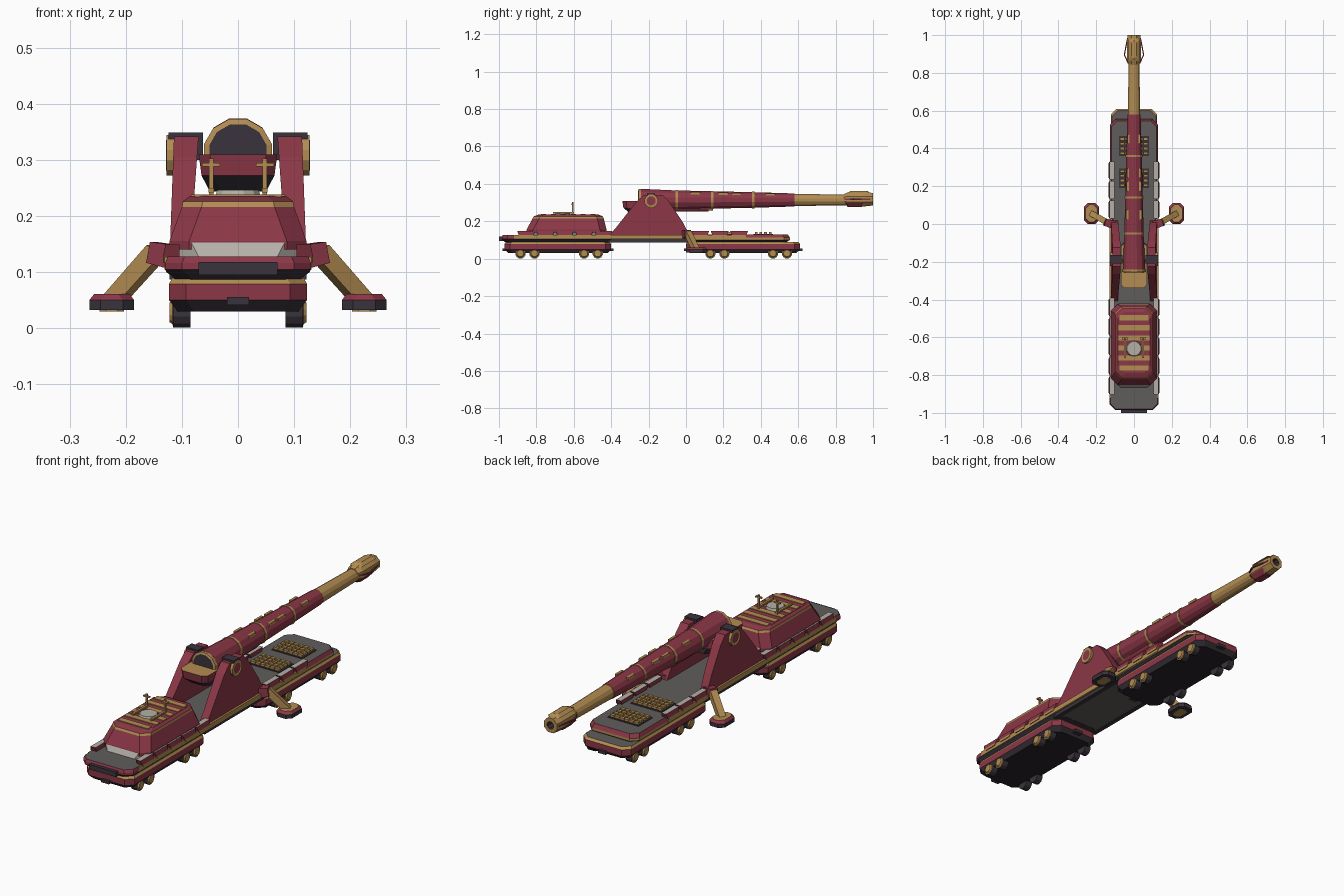
import bpy, bmesh, math
from mathutils import Vector

cube = bpy.data.objects.get("Cube")
if cube:
    bpy.data.objects.remove(cube)

MATS = {}
def material(name, r, g, b):
    m = bpy.data.materials.new(name)
    m.use_nodes = True
    m.diffuse_color = (r, g, b, 1)
    m.node_tree.nodes["Principled BSDF"].inputs["Base Color"].default_value = (r, g, b, 1)
    MATS[name] = m

material("red", .26, .038, .062)
material("gold", .45, .265, .085)
material("dark", .042, .034, .045)
material("grey", .115, .11, .107)
material("pale", .46, .43, .39)
material("black", .02, .017, .021)

def loft(name, rings, mats, caps=None):
    """Skin matching rings of points; one colour per segment, plus two cap colours."""
    if isinstance(mats, str):
        mats = [mats] * (len(rings) - 1)
    caps = caps or (mats[0], mats[-1])
    used = list(dict.fromkeys(list(mats) + list(caps)))
    bm = bmesh.new()
    vs = [[bm.verts.new(p) for p in ring] for ring in rings]
    n = len(rings[0])
    for a, b, m in zip(vs, vs[1:], mats):
        for i in range(n):
            j = (i + 1) % n
            bm.faces.new((a[i], a[j], b[j], b[i])).material_index = used.index(m)
    for ring, m in ((vs[0], caps[0]), (vs[-1], caps[1])):
        bm.faces.new(ring).material_index = used.index(m)
    bmesh.ops.recalc_face_normals(bm, faces=bm.faces)
    me = bpy.data.meshes.new(name)
    bm.to_mesh(me)
    bm.free()
    for m in used:
        me.materials.append(MATS[m])
    ob = bpy.data.objects.new(name, me)
    bpy.context.collection.objects.link(ob)
    return ob

def box(name, x, y, z, mat):
    ring = lambda h: [(x[0], y[0], h), (x[1], y[0], h), (x[1], y[1], h), (x[0], y[1], h)]
    return loft(name, [ring(z[0]), ring(z[1])], mat)

def slab(name, layers, c, mats, caps=None, cx=0):
    """Stack of corner-cut rectangles; layers are (z, half width, y0, y1)."""
    rings = []
    for z, h, a, b in layers:
        pts = [(-h + c, a), (h - c, a), (h, a + c), (h, b - c), (h - c, b), (-h + c, b), (-h, b - c), (-h, a + c)]
        rings.append([(cx + px, py, z) for px, py in pts])
    return loft(name, rings, mats, caps)

def turned(name, prof, axis, at, mats, caps=None, n=12):
    """Turned part; prof is (position, radius) along axis x, y or z."""
    rings = []
    for p, r in prof:
        ring = []
        for i in range(n):
            t = math.tau * (i + .5) / n
            u, v = r * math.cos(t), r * math.sin(t)
            q = {"x": (p, u, v), "y": (u, p, v), "z": (u, v, p)}[axis]
            ring.append(Vector(at) + Vector(q))
        rings.append(ring)
    return loft(name, rings, mats, caps)

def beam(name, a, b, w0, w1, mat):
    a, b = Vector(a), Vector(b)
    q = (b - a).to_track_quat("Z", "Y")
    ring = lambda p, w: [p + q @ Vector((i * w, j * w, 0)) for i, j in ((-1, -1), (1, -1), (1, 1), (-1, 1))]
    return loft(name, [ring(a, w0), ring(b, w1)], mat)

SIDES = (("left", 1), ("right", -1))

# Bogies with wheels and couplers
def bogie(name, y0, y1, wheels):
    slab(name + "_bogie", [(.03, .108, y0 + .02, y1 - .02), (.05, .123, y0, y1), (.079, .123, y0, y1),
         (.089, .117, y0 + .01, y1 - .01)], .03, ["dark", "red", "gold"], ("black", "grey"))
    for side, s in SIDES:
        for i, y in enumerate(wheels):
            turned(f"{name}_{side}_wheel_{i}", [(s * .085, .028), (s * .116, .028), (s * .1165, .022), (s * .122, .018)],
                   "x", (0, y, .028), ["dark", "gold", "gold"])
    for end, y in (("front", y0), ("rear", y1)):
        box(f"{name}_{end}_coupler", (-.02, .02), (y - .012, y + .012), (.041, .055), "dark")

bogie("front", -.97, -.40, (-.885, -.81, -.545, -.472))
bogie("rear", 0, .61, (.13, .205, .465, .54))

# Long deck
slab("front_deck", [(.087, .112, -.965, -.38), (.104, .13, -.985, -.38), (.116, .13, -.985, -.38), (.128, .125, -.98, -.38)],
     .03, ["dark", "red", "red"], ("dark", "grey"))
box("middle_deck", (-.115, .115), (-.41, .05), (.088, .128), "grey")
slab("rear_deck", [(.09, .115, 0, .54), (.1, .128, 0, .555), (.112, .128, 0, .555), (.13, .12, 0, .545)],
     .03, ["dark", "gold", "red"], ("dark", "grey"))
box("front_bumper", (-.07, .07), (-1, -.97), (.095, .118), "dark")

# Armour blocks and gold rails along both deck edges
for side, s in SIDES:
    box(side + "_edge_rail", sorted((s * .11, s * .131)), (-.92, .32), (.104, .127), "gold")
    box(side + "_sill", sorted((s * .1, s * .122)), (-.42, .03), (.087, .105), "dark")
    for i in range(12):
        y = -.855 + i * .1035
        if -.4 < y < -.02:
            continue
        rings = [[(s * .104, y - h, z), (s * x, y - h, z), (s * x, y + h, z), (s * .104, y + h, z)]
                 for z, h, x in ((.117, .03, .134), (.128, .04, .134), (.149, .048, .129))]
        loft(f"{side}_armour_block_{i}", rings, ["gold", "red"], ("dark", "pale"))

# Casemate with pale skirt, striped roof and hatch
slab("casemate_skirt", [(.127, .105, -.865, -.42), (.156, .12, -.85, -.425)], .035, "pale")
slab("casemate", [(.14, .122, -.852, -.425), (.155, .122, -.852, -.425), (.216, .1, -.82, -.44),
     (.226, .098, -.815, -.445), (.235, .086, -.79, -.465)], .035, ["red", "red", "gold", "red"])
for i in range(6):
    y = -.762 + i * .053
    w = .084 if 0 < i < 5 else .078
    box(f"roof_stripe_{i}", (-w, w), (y - .014, y + .014), (.234, .238), "gold")
turned("roof_hatch", [(.235, .042), (.246, .038)], "z", (0, -.66, 0), "pale")
for side, s in SIDES:
    x = s * .048
    box(side + "_gun_post", (x - .004, x + .004), (-.61, -.602), (.235, .302), "gold")
    box(side + "_gun_crossbar", (x - .016, x + .016), (-.611, -.601), (.288, .294), "gold")
    box(side + "_roof_gun", (x - .005, x + .005), (-.71, -.6), (.242, .25), "gold")

# Gun carriage frames and trunnions
for side, s in SIDES:
    prof = [(-.41, .125), (-.375, .165), (-.265, .305), (-.225, .341), (-.125, .341), (-.09, .305), (-.02, .2), (.02, .125)]
    def face(lo, hi):
        return [(s * (lo + (hi - lo) * (z - .125) / .22), y, z) for y, z in prof]
    loft(side + "_carriage_frame", [face(.086, .07), face(.122, .114)], "red")
    box(side + "_trunnion_cap", sorted((s * .062, s * .124)), (-.208, -.165), (.3, .349), "dark")
    turned(side + "_trunnion", [(s * .105, .037), (s * .127, .037), (s * .128, .027), (s * .1265, .024)], "x",
           (0, -.186, .308), "gold", ("gold", "red"))

# Breech, cradle and barrel
turned("breech_rim", [(-.256, .053), (-.253, .0625), (-.238, .0625)], "y", (0, 0, .312), "gold", ("dark", "gold"))
slab("breech_block", [(.243, .05, -.3, -.09), (.272, .065, -.335, -.09), (.309, .07, -.34, -.1)], .02,
     ["dark", "red"], ("dark", "gold"))
turned("barrel", [(-.24, .0615), (-.06, .053), (.36, .043), (.58, .036), (.581, .034), (.87, .029)],
       "y", (0, 0, .314), ["red"] * 3 + ["gold"] * 2)
for i, (y, r) in enumerate(((-.05, .055), (.14, .051), (.36, .046))):
    turned(f"barrel_band_{i}", [(y - .006, r), (y + .006, r)], "y", (0, 0, .314), "gold")
for side, s in SIDES:
    for i, y in enumerate((.05, .2, .27, .45)):
        r = .052 - .024 * y
        beam(f"{side}_barrel_lug_{i}", (s * r * .7, y - .025, .314 + r * .7),
             (s * r * .7, y + .025, .314 + r * .7), .006, .006, "gold")
turned("recoil_cylinder", [(-.1, .02), (.12, .02), (.121, .016), (.145, .016)], "y", (0, 0, .272), ["red", "gold", "gold"])

# Muzzle brake
turned("muzzle_brake", [(.845, .03), (.87, .041), (.96, .041), (1, .036), (1, .018), (.96, .018)],
       "y", (0, 0, .318), ["gold"] * 4 + ["dark"], ("gold", "black"), n=8)
slab("muzzle_brake_top", [(.35, .03, .86, .985), (.362, .014, .88, .97)], .01, "gold")
slab("muzzle_brake_chin", [(.276, .018, .865, .94), (.298, .036, .85, .955)], .01, "red")
for side, s in SIDES:
    beam(side + "_brake_handle_rear", (s * .03, .85, .318), (s * .051, .895, .318), .003, .003, "red")
    beam(side + "_brake_handle_front", (s * .051, .895, .318), (s * .034, .985, .318), .003, .003, "red")

# Shell racks on the rear deck
for k, y0 in enumerate((.19, .36)):
    box(f"shell_rack_{k}", (-.08, .08), (y0, y0 + .105), (.129, .133), "dark")
    for i in range(4):
        y = y0 + .015 + i * .025
        for j in range(6):
            x = -.0625 + j * .025
            box(f"rack_{k}_shell_{i}_{j}", (x - .011, x + .011), (y - .007, y + .007), (.132, .143), "gold")

# Outriggers
for side, s in SIDES:
    beam(side + "_outrigger_hinge", (s * .105, -.005, .125), (s * .155, .01, .135), .022, .019, "red")
    beam(side + "_outrigger_arm", (s * .145, .01, .137), (s * .225, .055, .047), .016, .015, "gold")
    slab(side + "_outrigger_pad", [(.032, .04, 0, .112), (.05, .04, 0, .112), (.061, .031, .01, .102)], .02,
         ["dark", "red"], ("dark", "gold"), cx=s * .225)
    slab(side + "_pad_sole", [(.03, .022, .022, .09), (.033, .022, .022, .09)], .012, "gold", cx=s * .225)
